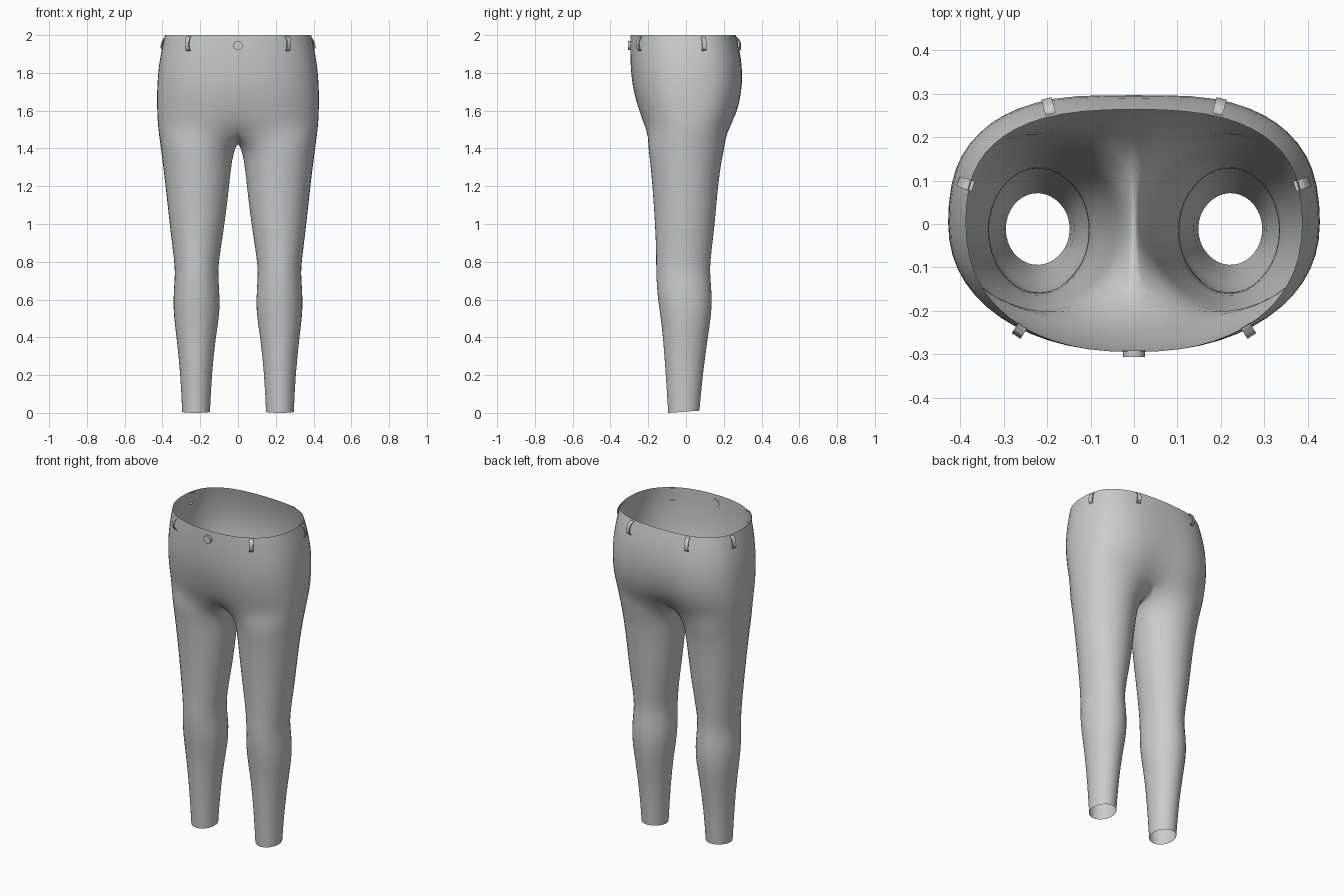
import bpy, bmesh, math
from mathutils import Vector, Matrix

if "Cube" in bpy.data.objects:
    bpy.data.objects.remove(bpy.data.objects["Cube"])

M, K = 14, 5   # half-ring segments, inner-leg points

# torso: z, half width, front y, back y, front dip, back dip
TORSO = [(2.00, .39, -.297, .266, 0, 0), (1.92, .408, -.298, .288, 0, .01),
         (1.83, .423, -.295, .303, 0, .02), (1.74, .430, -.287, .306, 0, .03),
         (1.66, .432, -.272, .298, .02, .06), (1.58, .430, -.252, .278, .05, .10),
         (1.51, .426, -.230, .246, .12, .20)]
# leg: z, inner x, outer x, front y, back y
LEG = [(1.42, .014, .415, -.207, .212), (1.36, .032, .407, -.196, .195),
       (1.2, .046, .386, -.181, .172), (1.0, .07, .365, -.167, .156),
       (.86, .093, .347, -.161, .138), (.77, .104, .336, -.161, .13),
       (.71, .104, .337, -.16, .132), (.6, .095, .346, -.152, .142),
       (.5, .100, .341, -.136, .134), (.4, .118, .327, -.124, .118),
       (.2, .139, .306, -.109, .09), (.01, .148, .297, -.096, .073)]


def torso_point(row, t):
    z, w, front, back, fdip, bdip = row
    p = .88 if t < math.pi / 2 else .75
    s, c = max(0, math.sin(t)), abs(math.cos(t))
    x = w * s ** p if s > 1e-6 else 0
    y, dip = (front, fdip) if t < math.pi / 2 else (back, bdip)
    return Vector((x, y * c ** p * (1 - dip * math.exp(-(x / .09) ** 2)), z))


def leg_ring(row):
    z, xi, xo, front, back = row
    cx, cy, rx, ry = (xi + xo) / 2, (front + back) / 2, (xo - xi) / 2, (back - front) / 2
    angles = [-55 + 290 * i / M for i in range(M + 1)]
    angles += [235 + 70 * j / (K + 1) for j in range(1, K + 1)]
    ring = []
    for a in map(math.radians, angles):
        y = cy - ry * math.cos(a)
        dz = .012 * (y - front) / (back - front) if z < .05 else 0
        if z > 1.3:   # inner side drops below the crotch saddle
            dz = -.02 * max(0, -math.sin(a))
        ring.append(Vector((cx + rx * math.sin(a), y, z - (.01 if z < .05 else 0) + dz)))
    return ring


# trousers shell: right half, mirrored
bm = bmesh.new()
rings = [[bm.verts.new(torso_point(r, math.pi * i / M)) for i in range(M + 1)] for r in TORSO]
for a, b in zip(rings, rings[1:]):
    for i in range(M):
        bm.faces.new((a[i], b[i], b[i + 1], a[i + 1]))
# crotch saddle on the centre line, from back to front
split = rings[-1]
back, front = split[-1].co, split[0].co
saddle = []
for j in range(1, K + 1):
    f = j / (K + 1)
    y = back.y + (front.y - back.y) * f
    saddle.append(bm.verts.new((0, y, 1.51 - .08 * math.sin(math.pi * f) ** .8)))
loops = [split + saddle] + [[bm.verts.new(p) for p in leg_ring(r)] for r in LEG]
n = M + 1 + K
for a, b in zip(loops, loops[1:]):
    for i in range(n):
        k = (i + 1) % n
        bm.faces.new((a[i], b[i], b[k], a[k]))
mesh = bpy.data.meshes.new("trousers")
bm.to_mesh(mesh)
bm.free()
trousers = bpy.data.objects.new("trousers", mesh)
bpy.context.collection.objects.link(trousers)
mir = trousers.modifiers.new("mirror", 'MIRROR')
mir.use_clip = True
mir.merge_threshold = .002
sub = trousers.modifiers.new("smooth", 'SUBSURF')
sub.levels = sub.render_levels = 1
mesh.shade_smooth()


# belt loops: curved straps standing off the waistband
def belt_loop(name, x, y, angle, lean):
    bm = bmesh.new()
    rows = []
    for i in range(9):
        f = i / 8
        z = 1.993 - .078 * f
        out = .017 * math.sin(math.pi * f) ** .6 if 0 < f < 1 else -.004
        out += lean * f
        rows.append([bm.verts.new((sx, -(out + d), z)) for sx, d in
                     ((-.012, 0), (.012, 0), (.012, .006), (-.012, .006))])
    for a, b in zip(rows, rows[1:]):
        for i in range(4):
            k = (i + 1) % 4
            bm.faces.new((a[i], a[k], b[k], b[i]))
    bm.faces.new(rows[0])
    bm.faces.new(rows[-1][::-1])
    bmesh.ops.recalc_face_normals(bm, faces=bm.faces)
    bm.transform(Matrix.Translation((x, y, 0)) @ Matrix.Rotation(angle, 4, 'Z'))
    me = bpy.data.meshes.new(name)
    bm.to_mesh(me)
    bm.free()
    bpy.context.collection.objects.link(bpy.data.objects.new(name, me))


for side, label in ((1, "right"), (-1, "left")):
    for name, x, y, deg, lean in (("front", .258, -.237, 33, .004),
                                  ("side", .374, .088, 108, .018),
                                  ("back", .193, .257, 165, .018)):
        belt_loop(f"{name}_{label}_belt_loop", side * x, y, side * math.radians(deg), lean)

# waist button
bpy.ops.mesh.primitive_cylinder_add(vertices=16, radius=.025, depth=.014,
                                    location=(0, -.299, 1.945), rotation=(math.pi / 2, 0, 0))
button = bpy.context.object
button.name = "button"
bpy.ops.object.shade_smooth_by_angle()
